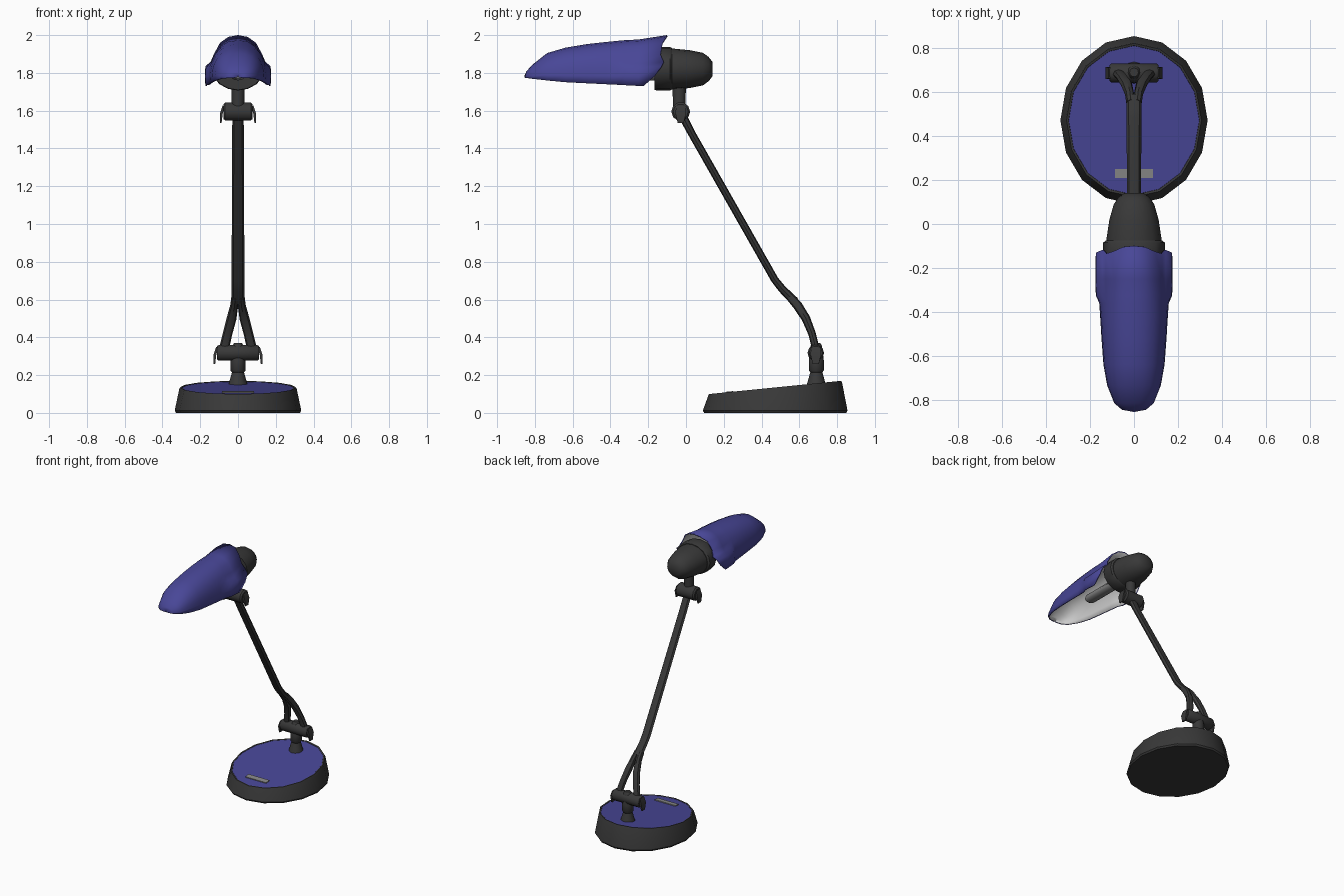
import bpy, bmesh, math
from mathutils import Vector

if "Cube" in bpy.data.objects:
    bpy.data.objects.remove(bpy.data.objects["Cube"])


def material(name, color):
    m = bpy.data.materials.new(name)
    m.diffuse_color = (*color, 1)
    m.use_nodes = True
    m.node_tree.nodes["Principled BSDF"].inputs["Base Color"].default_value = m.diffuse_color
    return m


BLUE = material("blue", (0.065, 0.062, 0.31))
DARK = material("dark_grey", (0.04, 0.04, 0.04))
LIGHT = material("light_grey", (0.7, 0.7, 0.7))
MID = material("mid_grey", (0.25, 0.25, 0.25))


def loft(name, rings, mat, closed=True, angle=40):
    """Skin a list of equal-length rings; closed rings also get end caps."""
    bm = bmesh.new()
    vs = [[bm.verts.new(p) for p in r] for r in rings]
    n = len(rings[0])
    for a, b in zip(vs, vs[1:]):
        for i in range(n if closed else n - 1):
            j = (i + 1) % n
            bm.faces.new((a[i], a[j], b[j], b[i]))
    if closed:
        bm.faces.new(vs[0])
        bm.faces.new(vs[-1])
    bmesh.ops.remove_doubles(bm, verts=bm.verts, dist=1e-5)
    bmesh.ops.recalc_face_normals(bm, faces=bm.faces)
    me = bpy.data.meshes.new(name)
    bm.to_mesh(me)
    bm.free()
    ob = bpy.data.objects.new(name, me)
    bpy.context.collection.objects.link(ob)
    me.materials.append(mat)
    bpy.ops.object.select_all(action='DESELECT')
    ob.select_set(True)
    bpy.context.view_layer.objects.active = ob
    bpy.ops.object.shade_smooth_by_angle(angle=math.radians(angle))
    return ob


def tube(name, stations, n=12, mat=DARK):
    """Stations are (x, y, z, half width, half depth) along a path."""
    pts = [Vector(s[:3]) for s in stations]
    rings = []
    k, off = (math.sqrt(2), math.pi / 4) if n == 4 else (1, 0)
    for i, s in enumerate(stations):
        p, q = pts[max(i - 1, 0)], pts[min(i + 1, len(pts) - 1)]
        d = (q - p).normalized()
        a = Vector((0, 1, 0)) if abs(d.x) > 0.9 else Vector((1, 0, 0))
        b = d.cross(a).normalized()
        a = b.cross(d)
        angs = [off + 2 * math.pi * j / n for j in range(n)]
        rings.append([pts[i] + k * (a * s[3] * math.cos(t) + b * s[4] * math.sin(t)) for t in angs])
    return loft(name, rings, mat)


# Base: sixteen-sided oval wedge with a slightly recessed coloured top
def top_z(y):
    return 0.10 + (y - 0.125) * 0.1


def oval(rx, ry, z):
    out = []
    for j in range(16):
        t = 2 * math.pi * j / 16
        y = 0.472 + ry * math.sin(t)
        out.append((rx * math.cos(t), y, z if z >= 0 else top_z(y) + z + 1))
    return out


loft("base", [oval(.328, .376, 0), oval(.335, .383, .012), oval(.311, .354, -1.008),
              oval(.307, .35, -1), oval(.298, .34, -1.002), oval(.295, .336, -1.01)], DARK)
loft("base_top", [oval(.297, .339, -1.012), oval(.297, .339, -1.003)], BLUE)
tube("base_switch_plate", [(0, .21, top_z(.21), .086, .003), (0, .25, top_z(.25), .086, .003)], 4, MID)

# Post and lower pivot
tube("post", [(0, .69, .145, .052, .052), (0, .69, .165, .046, .046), (0, .69, .215, .032, .032),
              (0, .69, .225, .04, .04), (0, .69, .275, .04, .04), (0, .69, .355, .03, .03),
              (0, .69, .37, .02, .02)])


def pivot(name, y, z, w, r):
    tube(name, [(-w, y, z, r * .8, r * .8), (-w + .01, y, z, r, r),
                (w - .01, y, z, r, r), (w, y, z, r * .8, r * .8)], 10)
    for side, s in (("left", -1), ("right", 1)):
        tube(f"{name}_{side}_tab", [(s * (w - .002), y, z + .03, .006, .024),
                                    (s * (w + .01), y, z - .01, .007, .028),
                                    (s * (w + .013), y, z - .06, .004, .016)], 4)


pivot("lower_pivot", .687, .318, .112, .044)
pivot("upper_pivot", -.028, 1.595, .078, .05)

# Arm with forked foot
tube("arm", [(0, -.012, 1.56, .03, .022), (0, .03, 1.48, .031, .02), (0, .47, .705, .034, .02),
             (0, .51, .655, .034, .021), (0, .575, .59, .036, .024)], 8)
for side, s in (("left", -1), ("right", 1)):
    tube(f"fork_{side}", [(s * .015, .55, .615, .02, .022), (s * .02, .59, .57, .021, .025),
                          (s * .034, .635, .5, .026, .023), (s * .055, .667, .42, .025, .02),
                          (s * .069, .682, .36, .026, .02), (s * .07, .687, .315, .026, .02)], 8)

# Neck and lamp head
tube("neck", [(0, -.036, 1.6, .032, .032), (0, -.036, 1.67, .034, .034), (0, -.036, 1.74, .036, .036)])
tube("head_housing", [(0, -.1, 1.82, .125, .108), (0, -.06, 1.82, .124, .108), (0, .02, 1.82, .112, .1),
                      (0, .09, 1.82, .092, .086), (0, .12, 1.82, .072, .064),
                      (0, .14, 1.82, .045, .038)], 16)
tube("head_collar", [(0, -.167, 1.822, .134, .112), (0, -.155, 1.822, .14, .115),
                     (0, -.085, 1.822, .14, .115), (0, -.075, 1.822, .128, .11)], 16)
tube("bulb", [(0, -.16, 1.79, .042, .03), (0, -.47, 1.79, .042, .03), (0, -.49, 1.79, .03, .02)], 12, MID)

# Shade: half shell that changes from a plain dome to a three-lobed rear
DOME = [(1, 0), (.99, .2), (.96, .38), (.9, .54), (.79, .7), (.6, .86), (.33, .96), (0, 1)]
LOBED = [(.98, 0), (1, .2), (.98, .39), (.82, .48), (.73, .62), (.54, .85), (.29, .965), (0, 1)]
REAR_Y = [-.225, -.165, -.13, -.118, -.135, -.125, -.105, -.10]
# y, half width, lower edge z, crest z, lobe amount
STATIONS = [(-.855, .004, 1.775, 1.785, 0), (-.845, .055, 1.773, 1.808, 0), (-.815, .09, 1.769, 1.842, 0),
            (-.735, .122, 1.76, 1.905, 0), (-.64, .139, 1.751, 1.933, 0), (-.52, .148, 1.745, 1.953, 0),
            (-.42, .154, 1.74, 1.964, 0), (-.36, .159, 1.737, 1.97, .25), (-.325, .174, 1.735, 1.973, .8),
            (-.25, .176, 1.731, 1.977, 1), (None, .176, 1.73, 2.0, 1)]
rings = []
for y, w, lo, hi, f in STATIONS:
    half = []
    for i, ((x0, z0), (x1, z1)) in enumerate(zip(DOME, LOBED)):
        yy = REAR_Y[i] if y is None else y
        half.append(((x0 + (x1 - x0) * f) * w, yy, lo + (z0 + (z1 - z0) * f) * (hi - lo)))
    rings.append(half + [(-x, yy, z) for x, yy, z in reversed(half[:-1])])
shade = loft("shade", rings, BLUE, closed=False, angle=60)
shade.data.materials.append(LIGHT)
solid = shade.modifiers.new("thickness", 'SOLIDIFY')
solid.thickness = 0.008
solid.offset = -1
solid.material_offset = 1
